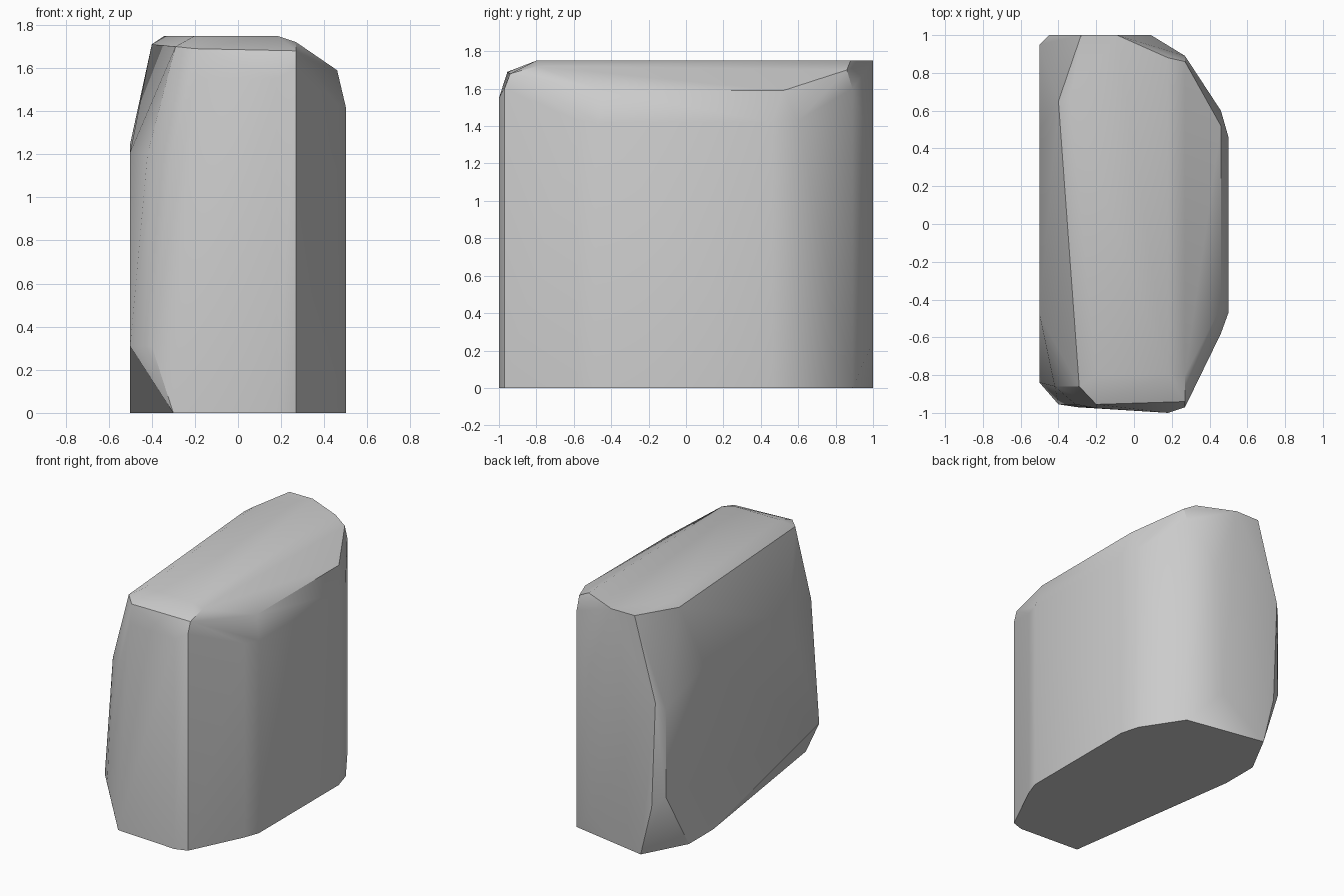
import bpy, bmesh, math

if "Cube" in bpy.data.objects:
    bpy.data.objects.remove(bpy.data.objects["Cube"])

# Footprint of the upright sides: each x, y is repeated at floor and shoulder height
right_side = [(0.18, -1.0, 1.55), (0.27, -0.97, 1.6), (0.46, -0.58, 1.43),
              (0.5, -0.47, 1.42), (0.5, 0.46, 1.42), (0.46, 0.6, 1.43),
              (0.27, 0.89, 1.6)]
points = [(x, y, z) for x, y, top in right_side for z in (0, top)]

# Front face, narrowing towards the floor on the left
points += [(-0.3, -0.97, 0), (-0.4, -0.955, 0.31), (-0.31, -0.955, 1.19),
           (-0.2, -0.975, 1.55)]

# Left face, with cut corners
points += [(-0.5, -0.84, 0.31), (-0.5, -0.48, 1.21), (-0.5, 0.49, 1.25),
           (-0.5, 0.95, 1.1), (-0.5, 0.68, 0), (-0.5, 0.4, 0),
           (-0.5, 0.95, 0.45), (-0.42, -0.86, 1.2)]

# Back face
points += [(0.09, 1, 1.26), (0.04, 1, 0.25), (-0.33, 1, 0), (-0.42, 1, 0.37),
           (-0.45, 1, 1.15), (-0.28, 1, 1.75), (-0.09, 1, 1.75)]

# Sloped right shoulder
points += [(0.46, -0.44, 1.59), (0.46, 0.52, 1.59), (0.27, -0.94, 1.68),
           (0.27, 0.86, 1.7), (0.27, -0.8, 1.72)]

# Top face and its worn front edge
points += [(-0.2, -0.955, 1.69), (-0.29, -0.86, 1.7), (-0.4, 0.65, 1.71),
           (-0.34, 0.67, 1.75), (-0.2, -0.8, 1.75), (0.18, -0.8, 1.75),
           (0.18, 0.88, 1.75)]

bm = bmesh.new()
for p in points:
    bm.verts.new(p)
res = bmesh.ops.convex_hull(bm, input=bm.verts)
loose = [v for v in bm.verts if not v.link_faces]
bmesh.ops.delete(bm, geom=loose, context='VERTS')
bmesh.ops.dissolve_limit(bm, angle_limit=math.radians(1),
                         verts=bm.verts, edges=bm.edges)
bmesh.ops.recalc_face_normals(bm, faces=bm.faces)

mesh = bpy.data.meshes.new("stone_block")
bm.to_mesh(mesh)
bm.free()
stone = bpy.data.objects.new("stone_block", mesh)
bpy.context.collection.objects.link(stone)

# One plain stone grey
grey = bpy.data.materials.new("stone_grey")
grey.diffuse_color = (0.6, 0.6, 0.6, 1)
grey.use_nodes = True
grey.node_tree.nodes["Principled BSDF"].inputs["Base Color"].default_value = grey.diffuse_color
mesh.materials.append(grey)

# Soft worn edges, sharp main corners
bpy.context.view_layer.objects.active = stone
stone.select_set(True)
bpy.ops.object.shade_smooth_by_angle(angle=math.radians(30))
